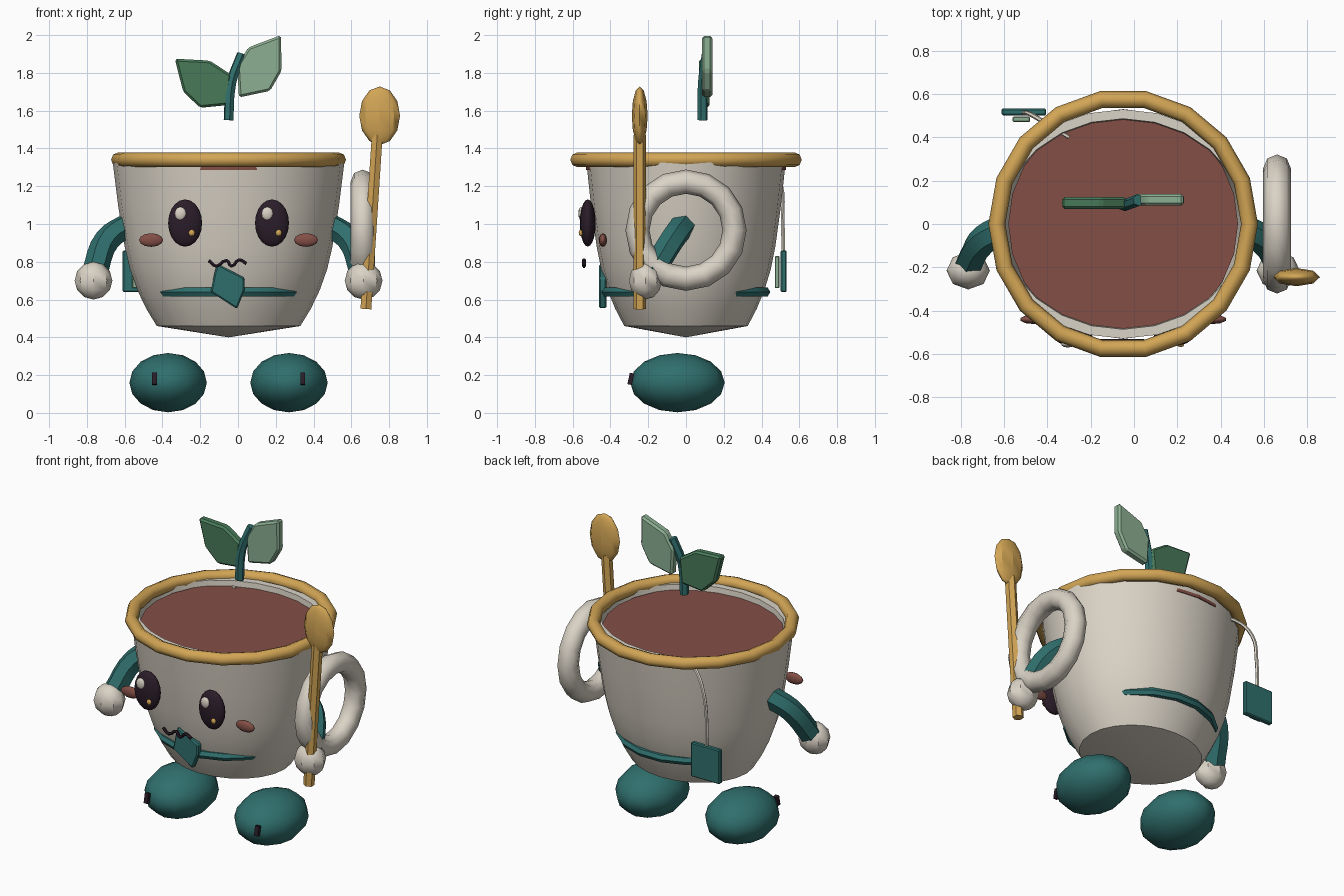
import bpy, bmesh
from math import pi, cos, sin, radians, atan2
from mathutils import Vector

cube = bpy.data.objects.get("Cube")
if cube:
    bpy.data.objects.remove(cube, do_unlink=True)

CX = -0.05  # centre line of the cup


def material(name, hex_code):
    srgb = [int(hex_code[i:i + 2], 16) / 255 for i in (0, 2, 4)]
    col = [c / 12.92 if c <= 0.04045 else ((c + 0.055) / 1.055) ** 2.4 for c in srgb] + [1]
    m = bpy.data.materials.new(name)
    m.use_nodes = True
    m.diffuse_color = col
    m.node_tree.nodes["Principled BSDF"].inputs["Base Color"].default_value = col
    return m


CREAM = material("cream", "DAD3C6")
TEAL = material("teal", "2F6F6D")
GOLD = material("gold", "D2A555")
TEA = material("tea_brown", "834F46")
DARK = material("dark_plum", "2B1D29")
LEAF = material("leaf_green", "487A59")
PALE = material("pale_green", "8CAF92")


def finish(name, mat, smooth=40):
    ob = bpy.context.object
    ob.name = ob.data.name = name
    ob.data.materials.clear()
    ob.data.materials.append(mat)
    if smooth:
        bpy.ops.object.shade_smooth_by_angle(angle=radians(smooth))
    return ob


def activate(ob):
    bpy.context.collection.objects.link(ob)
    bpy.ops.object.select_all(action='DESELECT')
    ob.select_set(True)
    bpy.context.view_layer.objects.active = ob


def from_bmesh(name, bm, mat, smooth=40):
    bmesh.ops.recalc_face_normals(bm, faces=bm.faces)
    me = bpy.data.meshes.new(name)
    bm.to_mesh(me)
    bm.free()
    activate(bpy.data.objects.new(name, me))
    return finish(name, mat, smooth)


def ellipsoid(name, loc, size, mat, seg=12, rings=8, smooth=50):
    bpy.ops.mesh.primitive_uv_sphere_add(segments=seg, ring_count=rings, location=loc)
    bpy.context.object.scale = size
    return finish(name, mat, smooth)


def torus(name, loc, major, minor, mat, seg, sides=8, rot=(0, 0, 0), smooth=50):
    bpy.ops.mesh.primitive_torus_add(location=loc, rotation=rot, major_radius=major,
                                     minor_radius=minor, major_segments=seg, minor_segments=sides)
    return finish(name, mat, smooth)


def box(name, loc, size, mat, rot=(0, 0, 0), bevel=0):
    bpy.ops.mesh.primitive_cube_add(size=1, location=loc, rotation=rot)
    ob = bpy.context.object
    ob.scale = size
    bpy.ops.object.transform_apply(location=False, rotation=False, scale=True)
    if bevel:
        ob.modifiers.new("Bevel", 'BEVEL').width = bevel
    return finish(name, mat, 0)


def tube(name, points, radius, mat, steps=4, straight=False):
    cu = bpy.data.curves.new(name, 'CURVE')
    cu.dimensions = '3D'
    cu.bevel_depth, cu.bevel_resolution = radius, 1
    cu.use_fill_caps, cu.resolution_u = True, steps
    sp = cu.splines.new('BEZIER')
    sp.bezier_points.add(len(points) - 1)
    for p, co in zip(sp.bezier_points, points):
        p.co = co
        p.handle_left_type = p.handle_right_type = 'VECTOR' if straight else 'AUTO'
    activate(bpy.data.objects.new(name, cu))
    bpy.ops.object.convert(target='MESH')
    return finish(name, mat, 50)


def plate(name, outline, y, thick, mat, bevel=0.008):
    """Solid outline in the xz plane, with softened edges."""
    bm = bmesh.new()
    face = bm.faces.new([bm.verts.new((x, y - thick / 2, z)) for x, z in outline])
    ext = bmesh.ops.extrude_face_region(bm, geom=[face])
    moved = [v for v in ext["geom"] if isinstance(v, bmesh.types.BMVert)]
    bmesh.ops.translate(bm, vec=(0, thick, 0), verts=moved)
    ob = from_bmesh(name, bm, mat, 0)
    ob.modifiers.new("Bevel", 'BEVEL').width = bevel
    return ob


def lathe(name, profile, mat, seg, squash):
    bm = bmesh.new()
    rings = []
    for r, z in profile:
        rings.append([bm.verts.new((CX + r * cos(2 * pi * i / seg),
                                    squash * r * sin(2 * pi * i / seg), z)) for i in range(seg)])
    for a, b in zip(rings, rings[1:]):
        for i in range(seg):
            j = (i + 1) % seg
            bm.faces.new((a[i], a[j], b[j], b[i]))
    bmesh.ops.remove_doubles(bm, verts=bm.verts, dist=0.0001)
    return from_bmesh(name, bm, mat, 40)


# Cup: outer wall, lip and inner wall
lathe("cup", [(0, .40), (.38, .46), (.435, .55), (.483, .65), (.522, .76), (.55, .88), (.585, 1.1),
              (.615, 1.34), (.565, 1.34), (.535, 1.1), (.44, .66), (0, .5)], CREAM, 24, 0.86)
torus("rim", (CX, 0, 1.34), .583, .039, GOLD, 18)
bpy.ops.mesh.primitive_cylinder_add(vertices=24, radius=.53, depth=.02, location=(CX, 0, 1.295))
finish("tea", TEA, 0)
torus("handle", (.66, 0, .967), .257, .064, CREAM, 16, rot=(0, pi / 2, 0))

# Sash and its knot
torus("sash", (CX, 0, .64), .427, .026, TEAL, 18, 6)
plate("sash_knot", [(-.11, .79), (.035, .715), (.035, .65), (-.005, .55), (-.145, .64), (-.125, .74)],
      -.44, .04, TEAL)

# Paired parts: eyes, cheeks, arms, hands, feet
for s, side in ((-1, "right"), (1, "left")):
    ex = CX + s * .23
    ellipsoid(side + "_eye", (ex, -.52, 1.005), (.09, .042, .125), DARK, 16, 10)
    ellipsoid(side + "_eye_shine", (ex - .025, -.554, 1.055), (.032, .016, .036), CREAM, 10, 6)
    ellipsoid(side + "_eye_spark", (ex + .035, -.556, .953), (.017, .012, .018), GOLD, 8, 6)
    ellipsoid(side + "_cheek", (CX + s * .41, -.44, .915), (.067, .022, .036), TEA, 10, 6)
    tube(side + "_arm", [(CX + s * .52, -.01, 1.0), (CX + s * .64, -.07, .92),
                         (CX + s * .71, -.18, .74)], .068, TEAL)
    ellipsoid(side + "_hand", (CX + s * .715, -.215, .70), (.1, .087, .1), CREAM, 8, 6, 40)
    ellipsoid(side + "_foot", (CX + s * .32, -.045, .16), (.205, .25, .157), TEAL, 12, 8)
    box(side + "_foot_mark", (CX + s * .393, -.292, .18), (.026, .024, .062), DARK,
        (radians(-12), 0, 0))

# Wavy mouth
tube("mouth", [(-.155, -.54, .807), (-.115, -.54, .777), (-.06, -.54, .807), (-.035, -.54, .777),
               (.005, -.54, .81), (.045, -.54, .79)], .01, DARK, 3)

# Spoon held by the left hand
tube("spoon_rod", [(.677, -.245, .55), (.737, -.245, 1.47)], .033, GOLD, 1, True)
ellipsoid("spoon_bowl", (.75, -.245, 1.573), (.108, .042, .155), GOLD, 8, 6, 40)

# Sprout floating above the tea
tube("sprout_stem", [(-.05, .087, 1.55), (-.035, .09, 1.75), (.02, .11, 1.9)], .027, TEAL, 3)
plate("dark_leaf", [(-.335, 1.875), (-.15, 1.865), (-.035, 1.79), (-.05, 1.63), (-.2, 1.615),
                    (-.29, 1.70)], .097, .055, LEAF, .012)
plate("pale_leaf", [(.228, 2.0), (.23, 1.81), (.17, 1.705), (.005, 1.67), (-.005, 1.84),
                    (.055, 1.935)], .112, .055, PALE, .012)

# Tea bag string and tag at the back
tube("bag_string", [(-.30, .40, 1.30), (-.39, .455, 1.29), (-.475, .505, 1.2), (-.505, .512, 1.03),
                    (-.507, .515, .85)], .011, CREAM)
box("bag_tag", (-.508, .517, .75), (.205, .032, .22), TEAL, bevel=.006)
box("bag_label", (-.52, .483, .745), (.08, .024, .17), PALE, bevel=.004)
